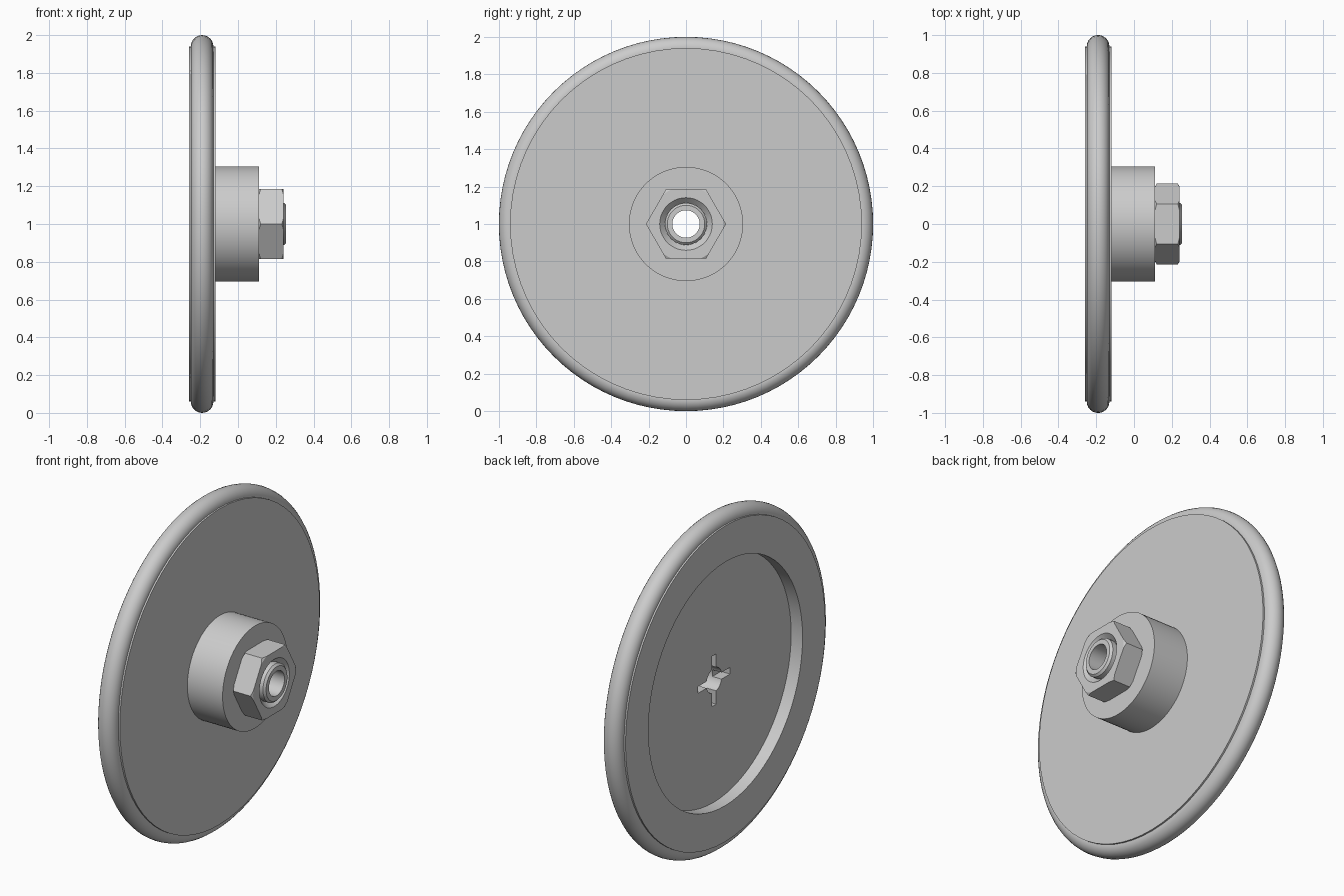
import bpy, bmesh
from math import cos, sin, pi, radians

if "Cube" in bpy.data.objects:
    bpy.data.objects.remove(bpy.data.objects["Cube"])

SEGMENTS = 72
grey = bpy.data.materials.new("plain grey")
grey.use_nodes = True
COLOUR = (0.6, 0.6, 0.6, 1)
grey.diffuse_color = COLOUR
grey.node_tree.nodes["Principled BSDF"].inputs["Base Color"].default_value = COLOUR


def finish(name, bm):
    bmesh.ops.recalc_face_normals(bm, faces=bm.faces)
    mesh = bpy.data.meshes.new(name)
    bm.to_mesh(mesh)
    bm.free()
    mesh.materials.append(grey)
    ob = bpy.data.objects.new(name, mesh)
    ob.location.z = 1
    bpy.context.collection.objects.link(ob)
    return ob


def revolve(name, profile, sides=SEGMENTS, closed=True):
    """Turn (x, radius) points about the x axis; open profiles get end caps."""
    bm = bmesh.new()
    rings = [[bm.verts.new((x, r * cos(2 * pi * i / sides), r * sin(2 * pi * i / sides)))
              for i in range(sides)] for x, r in profile]
    pairs = list(zip(rings, rings[1:]))
    if closed:
        pairs.append((rings[-1], rings[0]))
    else:
        bm.faces.new(rings[0])
        bm.faces.new(rings[-1])
    for a, b in pairs:
        for i in range(sides):
            j = (i + 1) % sides
            bm.faces.new((a[i], a[j], b[j], b[i]))
    return finish(name, bm)


def box(name, centre_x, size):
    bm = bmesh.new()
    bmesh.ops.create_cube(bm, size=1)
    for v in bm.verts:
        v.co = (centre_x + v.co.x * size[0], v.co.y * size[1], v.co.z * size[2])
    return finish(name, bm)


def boolean(ob, cutter, operation):
    mod = ob.modifiers.new("cut", 'BOOLEAN')
    mod.operation, mod.object, mod.solver = operation, cutter, 'EXACT'
    bpy.ops.object.select_all(action='DESELECT')
    bpy.context.view_layer.objects.active = ob
    ob.select_set(True)
    bpy.ops.object.modifier_apply(modifier=mod.name)


# Disc with a recessed back and a round hub
FLOOR = -0.185
BOLT_R = 0.112
disc = revolve("disc_and_hub", [
    (FLOOR, BOLT_R), (FLOOR, 0.725), (-0.26, 0.725), (-0.26, 0.94),
    (-0.12, 0.94), (-0.12, 0.305), (0.112, 0.305), (0.112, BOLT_R)])

# Rounded rim
rim = revolve("rim", [(-0.19 + 0.06 * cos(2 * pi * k / 24), 0.94 + 0.06 * sin(2 * pi * k / 24))
                      for k in range(24)], sides=96)

# Hollow bolt, chamfered at its free end
bolt = revolve("hollow_bolt", [
    (FLOOR, 0.073), (FLOOR, BOLT_R), (0.243, BOLT_R), (0.255, 0.1), (0.255, 0.073)])

# Cross-shaped slots in the back
for size in ((0.12, 0.3, 0.04), (0.12, 0.04, 0.3)):
    slot = box("slot_cutter", FLOOR, size)
    for part in (disc, bolt):
        boolean(part, slot, 'DIFFERENCE')
    bpy.data.objects.remove(slot)

# Hex nut with chamfered corners and a countersunk hole
nut = revolve("hex_nut", [(0.112, 0.214), (0.24, 0.214)], sides=6, closed=False)
corners = revolve("corner_cutter", [(0.111, 0.198), (0.125, 0.222), (0.227, 0.222), (0.241, 0.198)],
                  closed=False)
hole = revolve("hole_cutter", [(0.1, BOLT_R), (0.21, BOLT_R), (0.25, 0.15)], closed=False)
boolean(nut, corners, 'INTERSECT')
boolean(nut, hole, 'DIFFERENCE')
for cutter in (corners, hole):
    bpy.data.objects.remove(cutter)

# Smooth round surfaces, crisp edges
bpy.ops.object.select_all(action='DESELECT')
for ob in (disc, rim, bolt, nut):
    ob.select_set(True)
    bpy.context.view_layer.objects.active = ob
bpy.ops.object.shade_smooth_by_angle(angle=radians(25))
